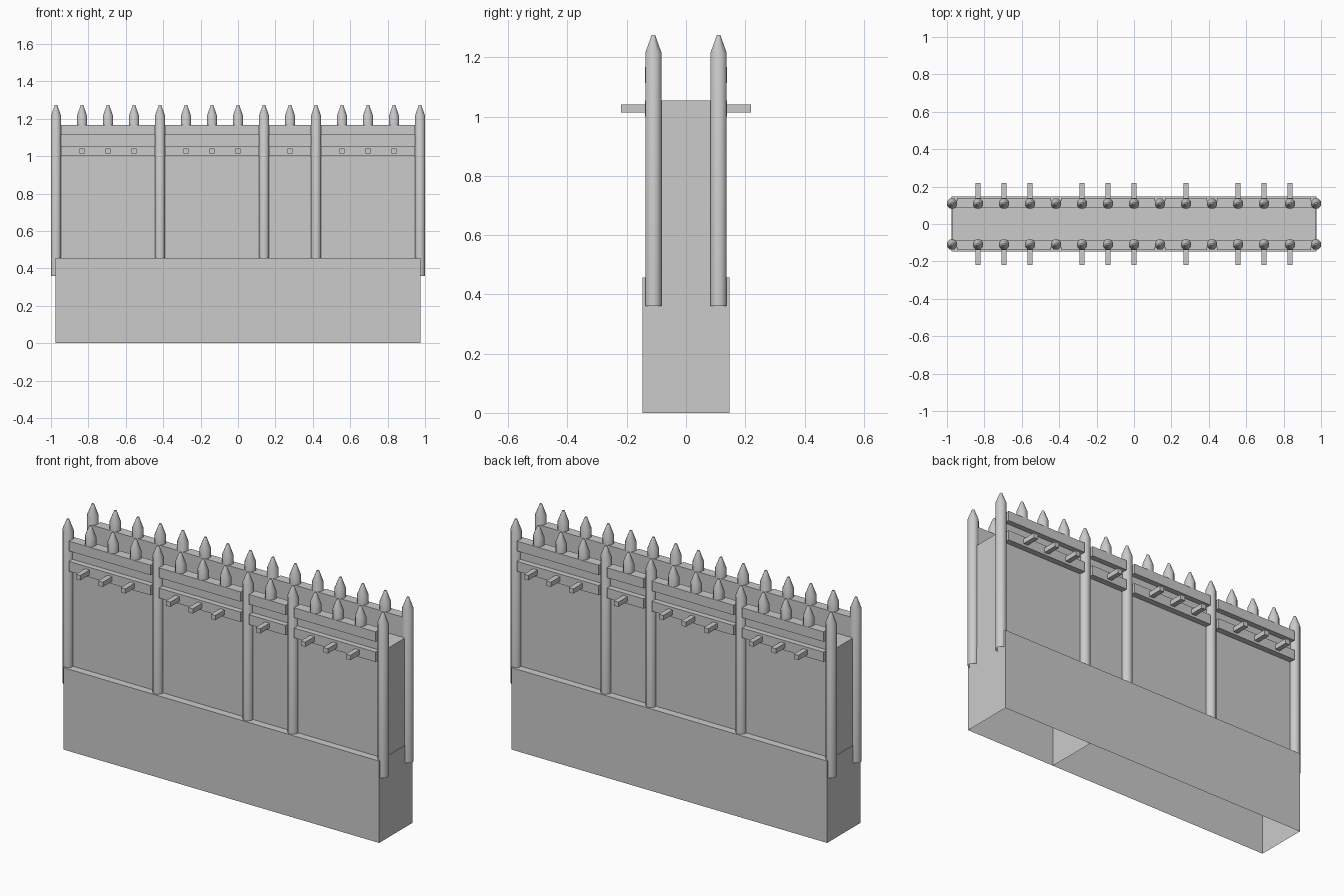
import bpy, bmesh, math

if "Cube" in bpy.data.objects:
    bpy.data.objects.remove(bpy.data.objects["Cube"])

STEP = 0.139            # spacing of the stakes
POSTS = (-7, -3, 1, 3, 7)  # stake positions that are full-height posts
R = 0.0275


def new_object(name, bm):
    mesh = bpy.data.meshes.new(name)
    bm.to_mesh(mesh)
    bm.free()
    ob = bpy.data.objects.new(name, mesh)
    bpy.context.collection.objects.link(ob)
    return ob


def box(name, x, y, z, open_bottom=False):
    bm = bmesh.new()
    bmesh.ops.create_cube(bm, size=1)
    for v in bm.verts:
        for i, (lo, hi) in enumerate((x, y, z)):
            v.co[i] = hi if v.co[i] > 0 else lo
    if open_bottom:
        bm.normal_update()
        bottom = [f for f in bm.faces if f.normal.z < -0.9]
        bmesh.ops.delete(bm, geom=bottom, context='FACES_ONLY')
    return new_object(name, bm)


def stake(name, x, y, bottom):
    # eight-sided log with a sharpened tip and an open bottom
    bm = bmesh.new()
    k = 1 / math.cos(math.pi / 8)
    rings = []
    for z, r in ((bottom, R), (1.215, R), (1.275, 0.006)):
        rings.append([bm.verts.new((x + r * k * math.cos(a), y + r * k * math.sin(a), z))
                      for a in [math.pi / 8 + i * math.pi / 4 for i in range(8)]])
    for lo, hi in zip(rings, rings[1:]):
        for i in range(8):
            j = (i + 1) % 8
            bm.faces.new((lo[i], lo[j], hi[j], hi[i]))
    bm.faces.new(rings[-1])
    ob = new_object(name, bm)
    bpy.ops.object.select_all(action='DESELECT')
    ob.select_set(True)
    bpy.context.view_layer.objects.active = ob
    bpy.ops.object.shade_smooth_by_angle(angle=math.radians(50))
    return ob


# Stone footing in two hollow lengths, and the wall core
box("footing_long", (-0.975, 0.413), (-0.147, 0.147), (0, 0.457), True)
box("footing_short", (0.413, 0.975), (-0.147, 0.147), (0, 0.457), True)
box("wall_core", (-0.972, 0.972), (-0.105, 0.105), (0.45, 1.055), True)

for side, s in (("front", -1), ("back", 1)):
    def yr(a, b):
        return tuple(sorted((s * a, s * b)))

    # Parapet plank
    box(side + "_parapet", (-0.96, 0.96), yr(0.085, 0.108), (1.05, 1.168))

    # Full posts, short stakes and floor-beam ends
    for i in range(-7, 8):
        x = i * STEP
        if i in POSTS:
            stake(side + "_post", x, s * 0.11, 0.36)
        else:
            stake(side + "_stake", x, s * 0.11, 1.15)
            box(side + "_beam_end", (x - 0.014, x + 0.014), yr(0.1, 0.22), (1.014, 1.041))

    # Rails between the posts
    for a, b in zip(POSTS, POSTS[1:]):
        span = (a * STEP + 0.026, b * STEP - 0.026)
        box(side + "_upper_rail", span, yr(0.1, 0.139), (1.113, 1.168))
        box(side + "_lower_rail", span, yr(0.1, 0.139), (1.0, 1.055))
